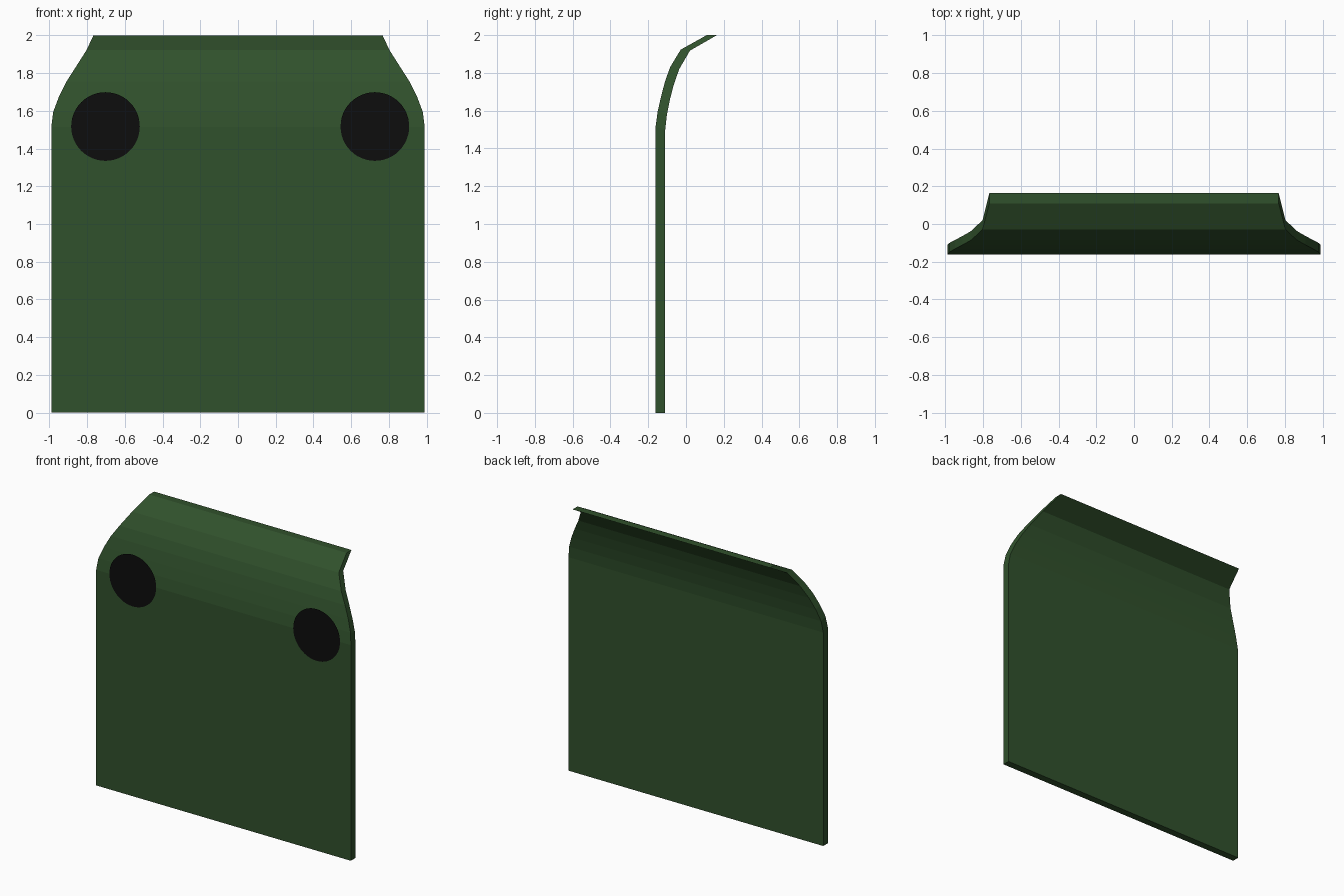
import bpy, bmesh, math

if "Cube" in bpy.data.objects:
    bpy.data.objects.remove(bpy.data.objects["Cube"])


def material(name, color):
    m = bpy.data.materials.new(name)
    m.diffuse_color = color
    m.use_nodes = True
    m.node_tree.nodes["Principled BSDF"].inputs["Base Color"].default_value = m.diffuse_color
    return m


def make_object(name, bm, mat):
    bmesh.ops.recalc_face_normals(bm, faces=bm.faces)
    mesh = bpy.data.meshes.new(name)
    bm.to_mesh(mesh)
    bm.free()
    mesh.materials.append(mat)
    obj = bpy.data.objects.new(name, mesh)
    bpy.context.collection.objects.link(obj)
    return obj


green = material("dark_green", (0.03, 0.082, 0.025, 1))
black = material("black", (0.004, 0.004, 0.004, 1))

# Curved panel rows: front y, front z, back y, back z, half width
rows = [
    (-0.161, 0.0, -0.110, 0.0, 0.99),
    (-0.161, 1.515, -0.110, 1.50, 0.99),
    (-0.150, 1.595, -0.101, 1.58, 0.98),
    (-0.132, 1.675, -0.085, 1.66, 0.95),
    (-0.111, 1.755, -0.064, 1.74, 0.91),
    (-0.084, 1.830, -0.036, 1.82, 0.862),
    (-0.028, 1.923, 0.021, 1.918, 0.803),
    (0.110, 2.0, 0.164, 2.0, 0.767),
]
bm = bmesh.new()
rings = [[bm.verts.new(p) for p in
          ((-w, fy, fz), (w, fy, fz), (w, by, bz), (-w, by, bz))]
         for fy, fz, by, bz, w in rows]
for a, b in zip(rings, rings[1:]):
    for i in range(4):
        j = (i + 1) % 4
        bm.faces.new((a[i], a[j], b[j], b[i]))
bm.faces.new(rings[0])
bm.faces.new(rings[-1])
make_object("curved_panel", bm, green)

# Flat round discs on the front face
for name, x in (("left_disc", -0.703), ("right_disc", 0.726)):
    bm = bmesh.new()
    ring = []
    for k in range(48):
        t = 2 * math.pi * k / 48
        ring.append(bm.verts.new((x + 0.182 * math.cos(t), -0.164,
                                  1.517 + 0.182 * math.sin(t))))
    face = bm.faces.new(ring)
    disc = make_object(name, bm, black)
    if disc.data.polygons[0].normal.y > 0:
        disc.data.flip_normals()
